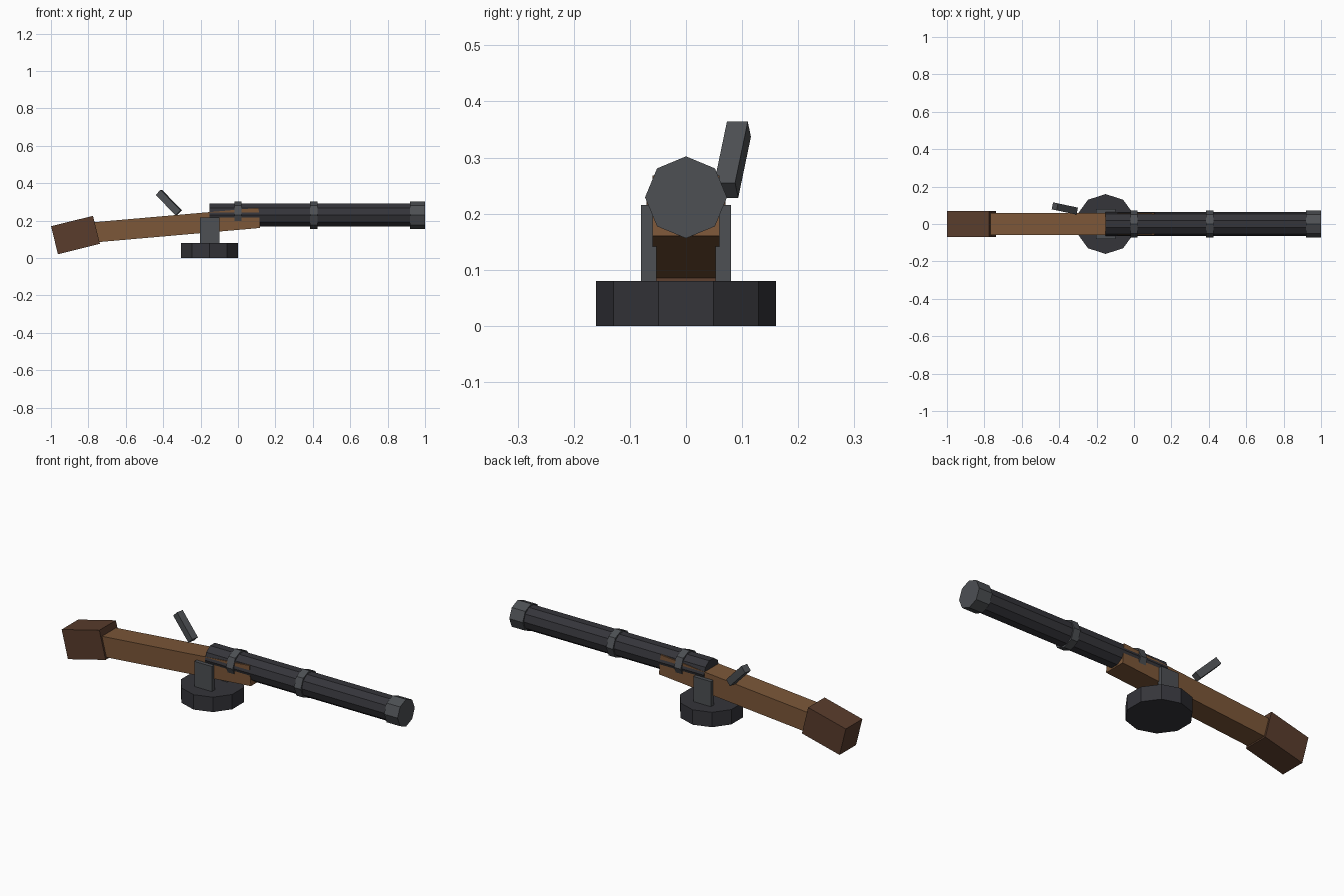
import bpy
from math import radians

if "Cube" in bpy.data.objects:
    bpy.data.objects.remove(bpy.data.objects["Cube"])


def material(name, rgb):
    m = bpy.data.materials.new(name)
    m.diffuse_color = (*rgb, 1)
    m.use_nodes = True
    m.node_tree.nodes["Principled BSDF"].inputs["Base Color"].default_value = m.diffuse_color
    return m


WOOD = material("wood", (0.20, 0.095, 0.04))
DARK_WOOD = material("dark_wood", (0.10, 0.045, 0.025))
GUNMETAL = material("gunmetal", (0.035, 0.035, 0.042))
STEEL = material("steel", (0.075, 0.08, 0.088))


def finish(name, mat):
    ob = bpy.context.object
    ob.name = ob.data.name = name
    ob.data.materials.append(mat)
    bpy.ops.object.transform_apply(location=False, rotation=False, scale=True)
    return ob


def box(name, loc, size, mat, rot=(0, 0, 0)):
    bpy.ops.mesh.primitive_cube_add(size=1, location=loc, rotation=[radians(a) for a in rot])
    bpy.context.object.scale = size
    return finish(name, mat)


def prism(name, loc, radius, length, sides, mat, along_x=False):
    bpy.ops.mesh.primitive_cylinder_add(vertices=sides, radius=radius, depth=length, location=loc,
                                        rotation=(0, radians(90) if along_x else 0, 0))
    return finish(name, mat)


AXIS_Z = 0.229   # barrel centre height
PIVOT_X = -0.152  # mount centre


def on_barrel(name, x0, x1, radius, sides, mat):
    return prism(name, ((x0 + x1) / 2, 0, AXIS_Z), radius, x1 - x0, sides, mat, True)


# Ten-sided barrel with octagonal bands and muzzle
on_barrel("barrel", -0.152, 0.96, 0.0645, 10, GUNMETAL)
on_barrel("rear_band", -0.02, 0.02, 0.073, 8, STEEL)
on_barrel("middle_band", 0.384, 0.424, 0.073, 8, STEEL)
on_barrel("muzzle", 0.92, 1.0, 0.073, 8, STEEL)

# Sloping wooden stock and butt
box("stock", (-0.334, 0, 0.175), (0.90, 0.12, 0.108), WOOD, (0, -5, 0))
box("butt", (-0.869, 0, 0.1225), (0.231, 0.14, 0.154), DARK_WOOD, (0, -14, 0))

# Bolt handle
box("bolt_handle", (-0.370, 0.083, 0.296), (0.038, 0.038, 0.154), STEEL, (0, -45, -12))

# Mount: round base and two side brackets
prism("mount_base", (PIVOT_X, 0, 0.04), 0.16, 0.08, 10, GUNMETAL)
for side, label in ((-1, "front"), (1, "back")):
    box(f"{label}_bracket", (PIVOT_X, side * 0.0665, 0.1425), (0.104, 0.027, 0.145), STEEL)
